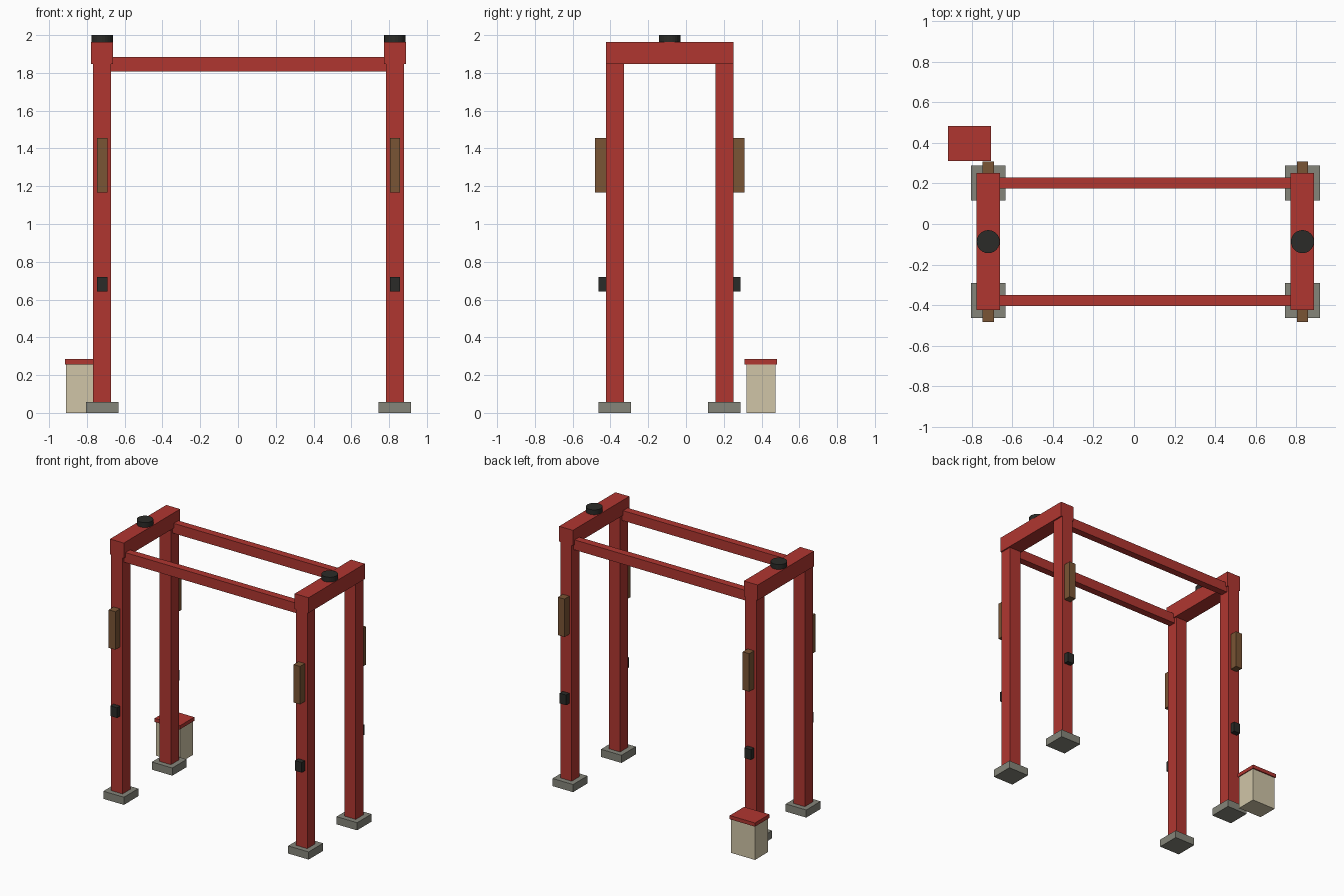
import bpy
import bmesh
from mathutils import Matrix, Vector

if "Cube" in bpy.data.objects:
    bpy.data.objects.remove(bpy.data.objects["Cube"])

# Frame layout: centre of the frame and half spacing of the posts
CX, CY = 0.056, -0.087
HX, HY = 0.775, 0.290
POST = 0.095


def material(name, r, g, b):
    m = bpy.data.materials.new(name)
    m.diffuse_color = (r, g, b, 1.0)
    m.use_nodes = True
    m.node_tree.nodes["Principled BSDF"].inputs["Base Color"].default_value = m.diffuse_color
    return m


RED = material("red_paint", 0.434, 0.037, 0.030)
STONE = material("stone", 0.235, 0.235, 0.195)
WOOD = material("brown_wood", 0.195, 0.090, 0.035)
DARK = material("dark_metal", 0.024, 0.024, 0.021)
CREAM = material("cream_paint", 0.63, 0.56, 0.39)


def finish(name, bm, mat):
    mesh = bpy.data.meshes.new(name)
    bm.to_mesh(mesh)
    bm.free()
    mesh.materials.append(mat)
    obj = bpy.data.objects.new(name, mesh)
    bpy.context.collection.objects.link(obj)
    return obj


def box(name, x, y, z0, z1, sx, sy, mat):
    """Box centred at x, y, spanning z0 to z1."""
    bm = bmesh.new()
    bmesh.ops.create_cube(bm, size=1.0)
    bmesh.ops.scale(bm, vec=Vector((sx, sy, z1 - z0)), verts=bm.verts)
    bmesh.ops.translate(bm, vec=Vector((x, y, (z0 + z1) / 2)), verts=bm.verts)
    return finish(name, bm, mat)


def disc(name, x, y, z0, z1, radius, mat, sides=24):
    bm = bmesh.new()
    bmesh.ops.create_cone(bm, cap_ends=True, segments=sides, radius1=radius,
                          radius2=radius, depth=z1 - z0,
                          matrix=Matrix.Translation((x, y, (z0 + z1) / 2)))
    return finish(name, bm, mat)


for sx, side in ((-1, "left"), (1, "right")):
    x = CX + sx * HX
    for sy, end in ((-1, "front"), (1, "back")):
        y = CY + sy * HY
        tag = f"{end}_{side}"
        face = y + sy * POST / 2  # outer face of the post
        # Stone foot and post
        box(f"foot_{tag}", x, y, 0.0, 0.058, 0.172, 0.172, STONE)
        box(f"post_{tag}", x, y, 0.058, 1.847, POST, POST, RED)
        # Wooden panel and small dark box on the outer face
        box(f"panel_{tag}", x, face + sy * 0.029, 1.168, 1.456, 0.055, 0.058, WOOD)
        box(f"sensor_{tag}", x, face + sy * 0.019, 0.643, 0.72, 0.055, 0.038, DARK)
    # Cross beam with a round cap
    box(f"cross_beam_{side}", x, CY, 1.847, 1.963, 0.116, 2 * HY + POST, RED)
    disc(f"beam_cap_{side}", x, CY, 1.963, 2.0, 0.057, DARK)

# Long rails joining the two portals
for sy, end in ((-1, "front"), (1, "back")):
    box(f"long_rail_{end}", CX, CY + sy * HY, 1.807, 1.883, 2 * HX - POST, 0.055, RED)

# Control cabinet beside the back left post
box("cabinet_body", -0.811, 0.397, 0.0, 0.257, 0.20, 0.155, CREAM)
box("cabinet_lid", -0.811, 0.397, 0.257, 0.285, 0.212, 0.172, RED)
